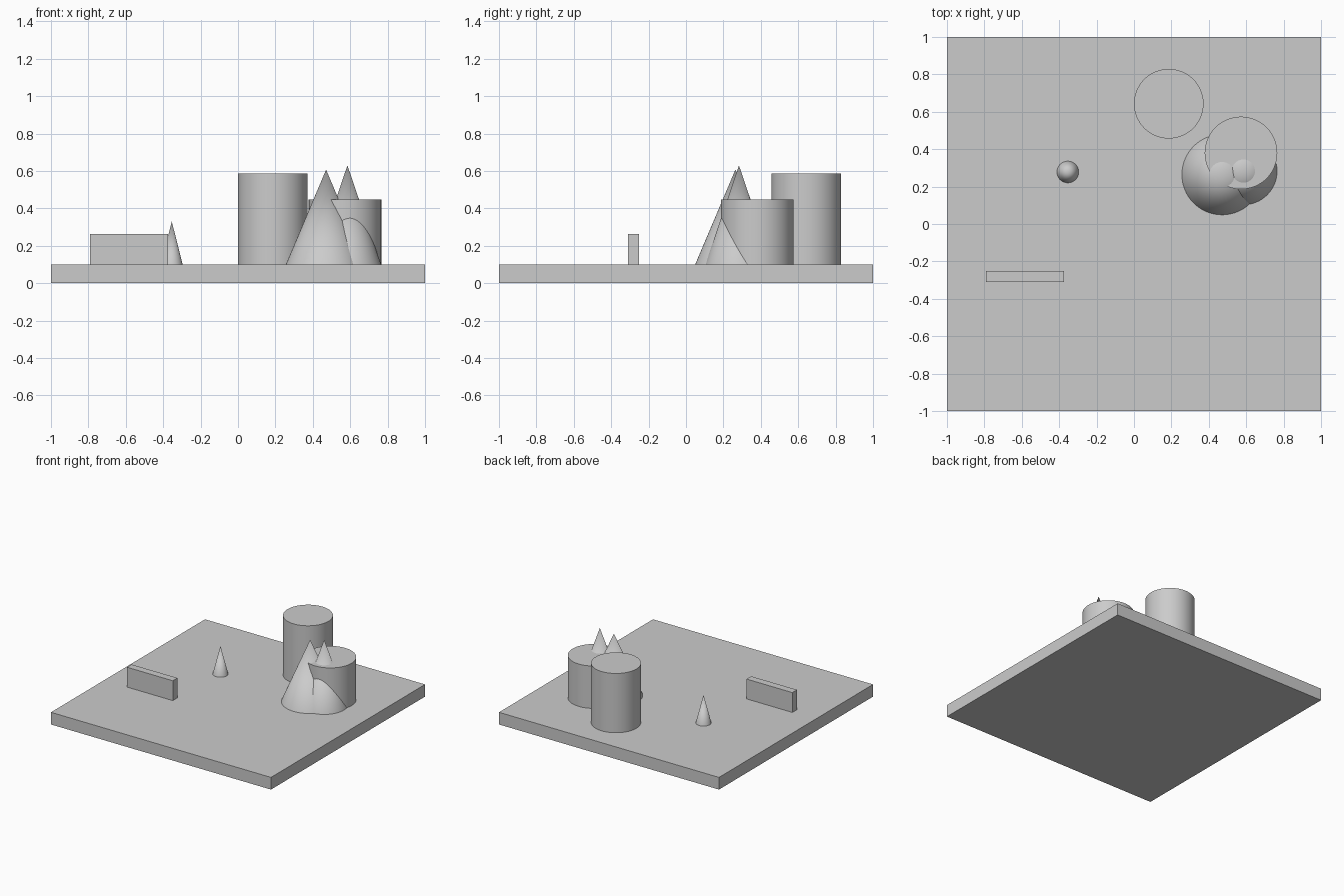
import bpy
import math

cube = bpy.data.objects.get("Cube")
if cube:
    bpy.data.objects.remove(cube, do_unlink=True)

GROUND = 0.10  # top of the base slab

grey = bpy.data.materials.new("plain grey")
grey.use_nodes = True
colour = (0.6, 0.6, 0.6, 1.0)
grey.diffuse_color = colour
grey.node_tree.nodes["Principled BSDF"].inputs["Base Color"].default_value = colour


def finish(name, smooth=False):
    obj = bpy.context.object
    obj.name = name
    obj.data.materials.append(grey)
    if smooth:
        bpy.ops.object.shade_smooth_by_angle(angle=math.radians(30))
    return obj


def block(name, x, y, bottom, size):
    bpy.ops.mesh.primitive_cube_add(size=1, location=(x, y, bottom + size[2] / 2))
    obj = bpy.context.object
    obj.scale = size
    bpy.ops.object.transform_apply(location=False, rotation=False, scale=True)
    return finish(name)


def round_part(name, x, y, radius, top, tip_radius):
    height = top - GROUND
    bpy.ops.mesh.primitive_cone_add(
        vertices=64, radius1=radius, radius2=tip_radius, depth=height,
        location=(x, y, GROUND + height / 2))
    return finish(name, smooth=True)


# Base slab and low wall
block("base_slab", 0, 0, 0, (2, 2, GROUND))
block("low_wall", -0.583, -0.281, GROUND, (0.416, 0.06, 0.163))

# Cylindrical towers
round_part("tall_tower", 0.186, 0.643, 0.186, 0.587, 0.186)
round_part("short_tower", 0.572, 0.380, 0.194, 0.448, 0.194)

# Cones, two of which run into the short tower
round_part("small_cone", -0.354, 0.278, 0.058, 0.33, 0)
round_part("wide_cone", 0.471, 0.264, 0.215, 0.607, 0)
round_part("pointed_cone", 0.585, 0.283, 0.180, 0.63, 0)
